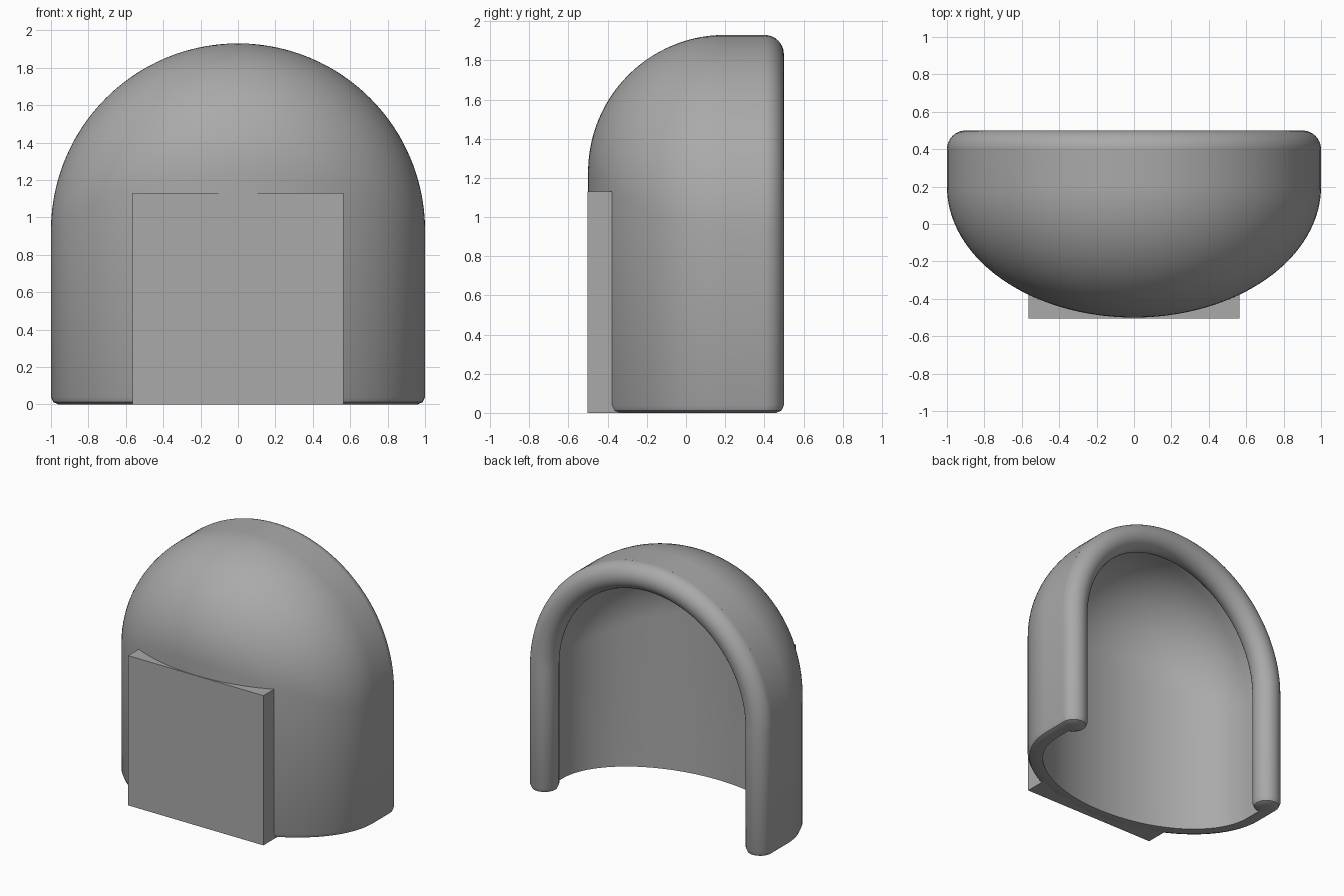
import bpy, bmesh, math

if "Cube" in bpy.data.objects:
    bpy.data.objects.remove(bpy.data.objects["Cube"])

grey = bpy.data.materials.new("plain grey")
grey.diffuse_color = (0.4, 0.4, 0.4, 1)
grey.use_nodes = True
grey.node_tree.nodes["Principled BSDF"].inputs["Base Color"].default_value = grey.diffuse_color

SPRING, TOP, AXIS_Y = 0.93, 1.93, 0.2   # arch spring height, crown height, dome axis
WALL, BEAD_R = 0.11, 0.1
BASE = [(0.0, 0.04), (0.012, 0.012), (0.04, 0.0)]  # rounded foot: height, inset
SEG, RISE = 64, 28


def finish(name, bm, smooth=True):
    bmesh.ops.remove_doubles(bm, verts=bm.verts, dist=1e-5)
    bmesh.ops.recalc_face_normals(bm, faces=bm.faces)
    me = bpy.data.meshes.new(name)
    bm.to_mesh(me)
    bm.free()
    ob = bpy.data.objects.new(name, me)
    bpy.context.collection.objects.link(ob)
    me.materials.append(grey)
    if smooth:
        bpy.ops.object.select_all(action='DESELECT')
        ob.select_set(True)
        bpy.context.view_layer.objects.active = ob
        bpy.ops.object.shade_smooth_by_angle(angle=math.radians(35))
    return ob


def quad(bm, verts):
    """Add a face, skipping corners that coincide."""
    keep = []
    for v in verts:
        if all((v.co - k.co).length > 1e-5 for k in keep):
            keep.append(v)
    if len(keep) > 2:
        bm.faces.new(keep)


def skin(bm, grid, wrap=False):
    """Join neighbouring rows of points with quads."""
    rows = [[bm.verts.new(p) for p in row] for row in grid]
    n = len(rows[0])
    for a, b in zip(rows, rows[1:]):
        for j in range(n if wrap else n - 1):
            k = (j + 1) % n
            quad(bm, (a[j], a[k], b[k], b[j]))
    return rows


def wall_rows(inset, rounded):
    """Rows of one hood surface from the foot to the crown."""
    # columns: straight back strip, half-ellipse front, straight back strip
    cols = [(0, 0.4)] + [(math.pi * i / SEG, AXIS_Y) for i in range(SEG + 1)] + [(math.pi, 0.4)]

    def point(phi, y0, shrink, scale, z):
        return ((1 - inset - shrink) * math.cos(phi) * scale,
                y0 - (0.7 - inset - shrink) * math.sin(phi) * scale, z)

    rows = [[point(p, y, s if rounded else 0, 1, z) for p, y in cols] for z, s in BASE]
    for i in range(RISE + 1):
        t = math.pi / 2 * i / RISE
        row = []
        for p, y in cols:
            h = SPRING + 0.3 * math.sin(p) ** 2     # dome starts higher at the front
            row.append(point(p, y, 0, math.cos(t), h + (TOP - inset - h) * math.sin(t)))
        rows.append(row)
    return rows


# Hood: thin domed shell, inner and outer skins joined at the foot and the back
bm = bmesh.new()
rows = skin(bm, wall_rows(WALL, False)[::-1] + wall_rows(0, True))
for i in range(len(rows) // 2 - 1):
    a, b = rows[i], rows[i + 1]
    c, d = rows[-1 - i], rows[-2 - i]
    for j in (0, -1):
        quad(bm, (a[j], b[j], d[j], c[j]))
finish("hood_shell", bm)

# Rim: round bead swept along the arched back edge
bm = bmesh.new()
PATH_R = 1 - BEAD_R
leg = [(PATH_R, z, 0.0, BEAD_R - s) for z, s in BASE]       # x, z, tilt, radius
arch = [(PATH_R * math.cos(a), SPRING + PATH_R * math.sin(a), a, BEAD_R)
        for a in (math.pi * i / SEG for i in range(SEG + 1))]
path = leg + arch + [(-x, z, math.pi, r) for x, z, _, r in leg[::-1]]
rings = []
for x, z, tilt, r in path:
    rings.append([(x + r * math.cos(u) * math.cos(tilt), 0.4 + r * math.sin(u),
                   z + r * math.cos(u) * math.sin(tilt))
                  for u in (math.tau * k / 32 for k in range(32))])
rows = skin(bm, rings, wrap=True)
bm.faces.new(rows[0])
bm.faces.new(rows[-1])
finish("rim_bead", bm)

# Front panel: flat face, back curved to sit inside the shell wall
bm = bmesh.new()
W, H, FRONT = 0.565, 1.13, -0.504
N = 16
outline = [(-W, FRONT), (W, FRONT)]
for i in range(N + 1):
    x = W - 2 * W * i / N
    outline.append((x, AXIS_Y - 0.64 * math.sqrt(1 - (x / 0.94) ** 2)))
base = bm.faces.new([bm.verts.new((x, y, 0)) for x, y in outline])
top = bmesh.ops.extrude_face_region(bm, geom=[base])
bmesh.ops.translate(bm, vec=(0, 0, H),
                    verts=[v for v in top["geom"] if isinstance(v, bmesh.types.BMVert)])
finish("front_panel", bm, smooth=False)
